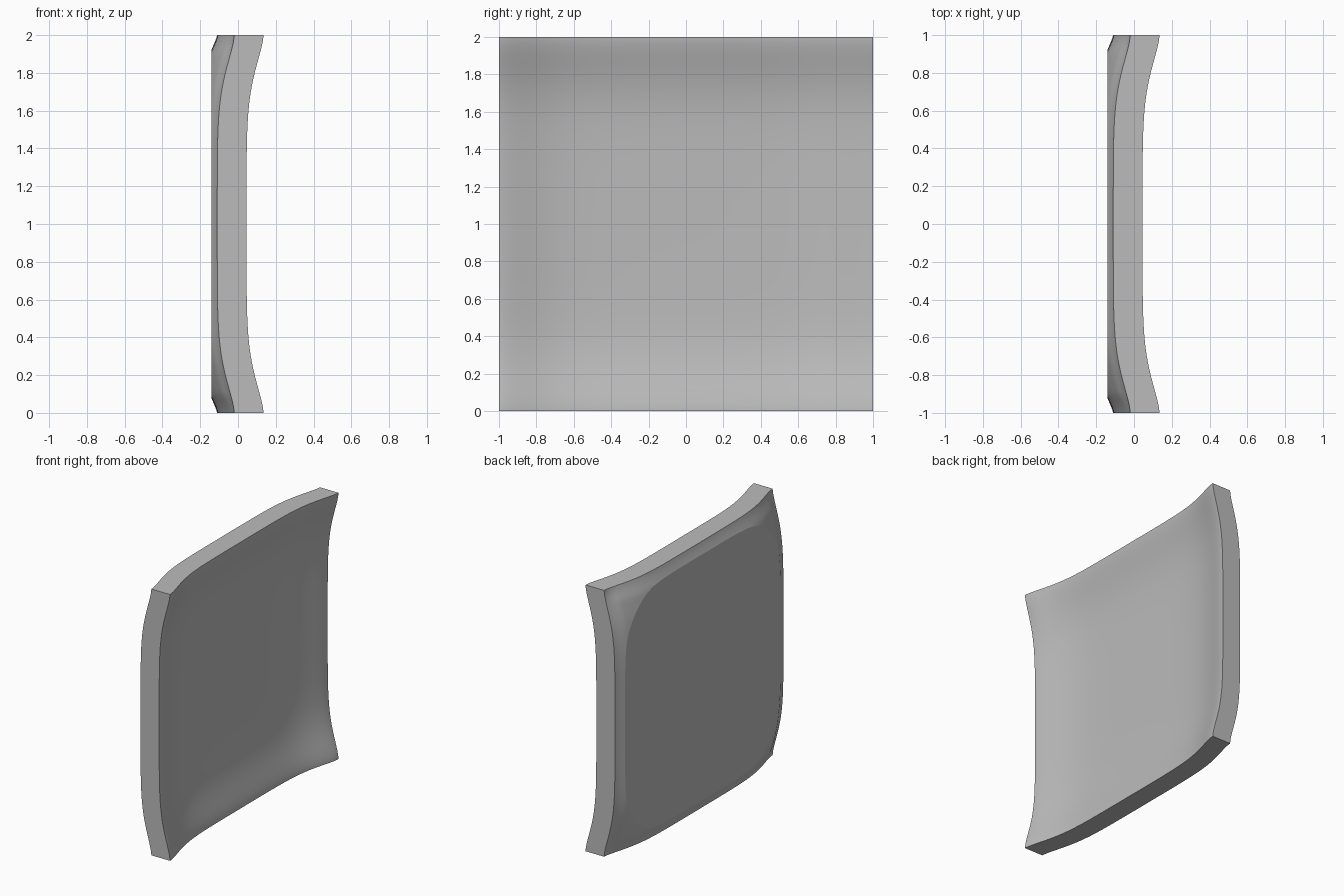
import bpy, bmesh, math
from mathutils import Vector

cube = bpy.data.objects.get("Cube")
if cube:
    bpy.data.objects.remove(cube, do_unlink=True)

grey = bpy.data.materials.new("plain grey")
grey.use_nodes = True
colour = (0.5, 0.5, 0.5, 1)
grey.diffuse_color = colour
grey.node_tree.nodes["Principled BSDF"].inputs["Base Color"].default_value = colour

N = 64            # grid divisions along each side
CORNER = 0.135    # how far the corners flare forward
THICK = 0.155
FLAT = -0.14      # plane of the flat back


def dip(d):
    """Depth of the dish at distance d from an edge."""
    return 0.09 * (1 - math.exp(-(d / 0.245) ** 1.56))


def step(d):
    return min(1, d / 0.1)


def grid(bm, front):
    """One side of the panel, dished towards the middle."""
    rows = []
    for i in range(N + 1):
        y = math.sin((i / N - 0.5) * math.pi)
        y = 0.5 * y + 0.5 * (2 * i / N - 1)
        row = []
        for j in range(N + 1):
            z = 0.5 * math.sin((j / N - 0.5) * math.pi) + 0.5 * (2 * j / N - 1)
            dy, dz = 1 - abs(y), 1 - abs(z)
            x = CORNER - dip(dy) - dip(dz)
            if not front:
                x -= THICK + 0.022 * step(dy) * step(dz)
            row.append(bm.verts.new((x, y, z + 1)))
        rows.append(row)
    for i in range(N):
        for j in range(N):
            bm.faces.new((rows[i][j], rows[i + 1][j], rows[i + 1][j + 1], rows[i][j + 1]))
    return ([rows[i][0] for i in range(N)] + [rows[N][j] for j in range(N)]
            + [rows[i][N] for i in range(N, 0, -1)] + [rows[0][j] for j in range(N, 0, -1)])


bm = bmesh.new()
# dished front, bulging back, and the rim joining them
a, b = grid(bm, True), grid(bm, False)
for k in range(len(a)):
    m = (k + 1) % len(a)
    bm.faces.new((a[k], b[k], b[m], a[m]))

# slice the bulge off to leave a flat back with rounded corners
cut = bmesh.ops.bisect_plane(bm, geom=bm.verts[:] + bm.edges[:] + bm.faces[:],
                             plane_co=Vector((FLAT, 0, 0)), plane_no=Vector((-1, 0, 0)),
                             clear_outer=True)
edges = [e for e in cut["geom_cut"] if isinstance(e, bmesh.types.BMEdge)]
bmesh.ops.holes_fill(bm, edges=edges, sides=0)
bmesh.ops.recalc_face_normals(bm, faces=bm.faces[:])

mesh = bpy.data.meshes.new("dished_panel")
bm.to_mesh(mesh)
bm.free()
mesh.materials.append(grey)
panel = bpy.data.objects.new("dished_panel", mesh)
bpy.context.collection.objects.link(panel)

bpy.ops.object.select_all(action="DESELECT")
panel.select_set(True)
bpy.context.view_layer.objects.active = panel
bpy.ops.object.shade_smooth_by_angle(angle=math.radians(30))
# keep the flat back crisp
for poly in mesh.polygons:
    if len(poly.vertices) > 8:
        poly.use_smooth = False
